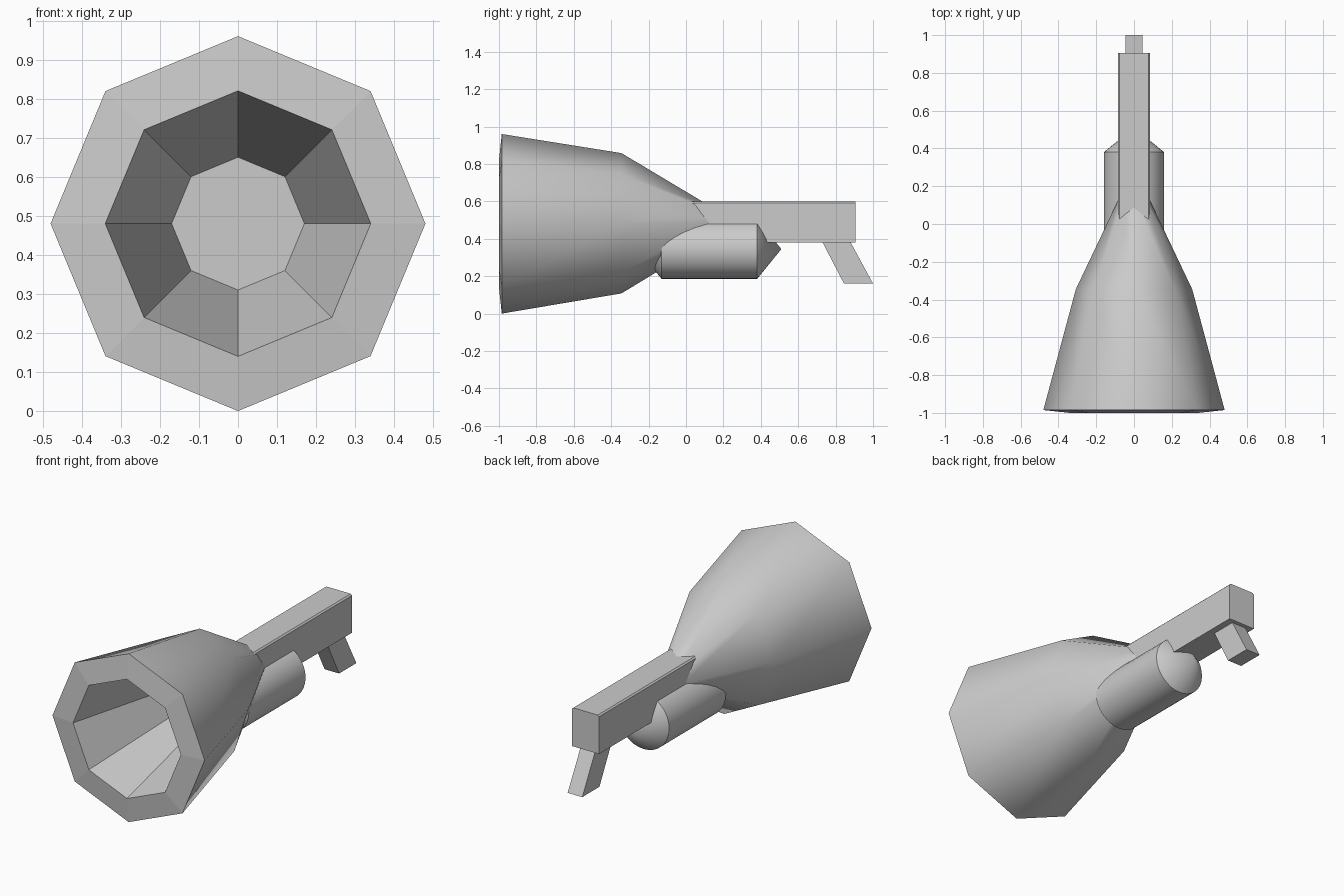
import bpy, bmesh, math
from mathutils import Vector

if "Cube" in bpy.data.objects:
    bpy.data.objects.remove(bpy.data.objects["Cube"])


def finish(name, bm):
    bmesh.ops.recalc_face_normals(bm, faces=bm.faces)
    mesh = bpy.data.meshes.new(name)
    bm.to_mesh(mesh)
    bm.free()
    obj = bpy.data.objects.new(name, mesh)
    bpy.context.collection.objects.link(obj)
    return obj


def loft(name, sections, sides, smooth_bands):
    """Join rings along y; each section is (y, centre z, radius x, radius z)."""
    bm = bmesh.new()
    rings = []
    for y, z, rx, rz in sections:
        if rx == 0:
            rings.append([bm.verts.new((0, y, z))])
            continue
        rings.append([bm.verts.new((rx * math.cos(2 * math.pi * i / sides), y,
                                    z + rz * math.sin(2 * math.pi * i / sides)))
                      for i in range(sides)])
    for band, (a, b) in enumerate(zip(rings, rings[1:])):
        for i in range(sides):
            j = (i + 1) % sides
            if len(a) == 1:
                f = bm.faces.new((a[0], b[i], b[j]))
            elif len(b) == 1:
                f = bm.faces.new((a[i], a[j], b[0]))
            else:
                f = bm.faces.new((a[i], a[j], b[j], b[i]))
            f.smooth = band in smooth_bands
    for end in (rings[0], rings[-1]):
        if len(end) > 1:
            bm.faces.new(end)
    return finish(name, bm)


def extrude_profile(name, points, direction):
    bm = bmesh.new()
    face = bm.faces.new([bm.verts.new(p) for p in points])
    result = bmesh.ops.extrude_face_region(bm, geom=[face])
    verts = [v for v in result["geom"] if isinstance(v, bmesh.types.BMVert)]
    bmesh.ops.translate(bm, verts=verts, vec=Vector(direction))
    return finish(name, bm)


# Hollow eight-sided horn: inner floor, mouth, rim, shoulder, narrow neck
loft("horn", [(-0.36, 0.48, 0.17, 0.17),
              (-1.0, 0.48, 0.34, 0.34),
              (-0.985, 0.48, 0.48, 0.48),
              (-0.345, 0.483, 0.308, 0.375),
              (0.14, 0.485, 0.077, 0.083)], 8, {2, 3})

# Round body with pointed ends
body = loft("body_cylinder", [(-0.26, 0.345, 0, 0),
                              (-0.13, 0.345, 0.16, 0.16),
                              (0.38, 0.345, 0.16, 0.16),
                              (0.51, 0.345, 0, 0)], 32, {0, 1, 2})
bpy.context.view_layer.objects.active = body
body.select_set(True)
bpy.ops.object.shade_smooth_by_angle(angle=math.radians(30))

# Long bar with slightly chamfered top edges
bar = [(-0.085, 0.38), (0.085, 0.38), (0.085, 0.592),
       (0.077, 0.60), (-0.077, 0.60), (-0.085, 0.592)]
extrude_profile("handle_bar", [(x, 0.015, z) for x, z in bar], (0, 0.89, 0))

# Slanted grip under the rear of the bar
grip = [(0.72, 0.40), (0.87, 0.40), (1.0, 0.16), (0.845, 0.16)]
extrude_profile("grip", [(-0.046, y, z) for y, z in grip], (0.092, 0, 0))
